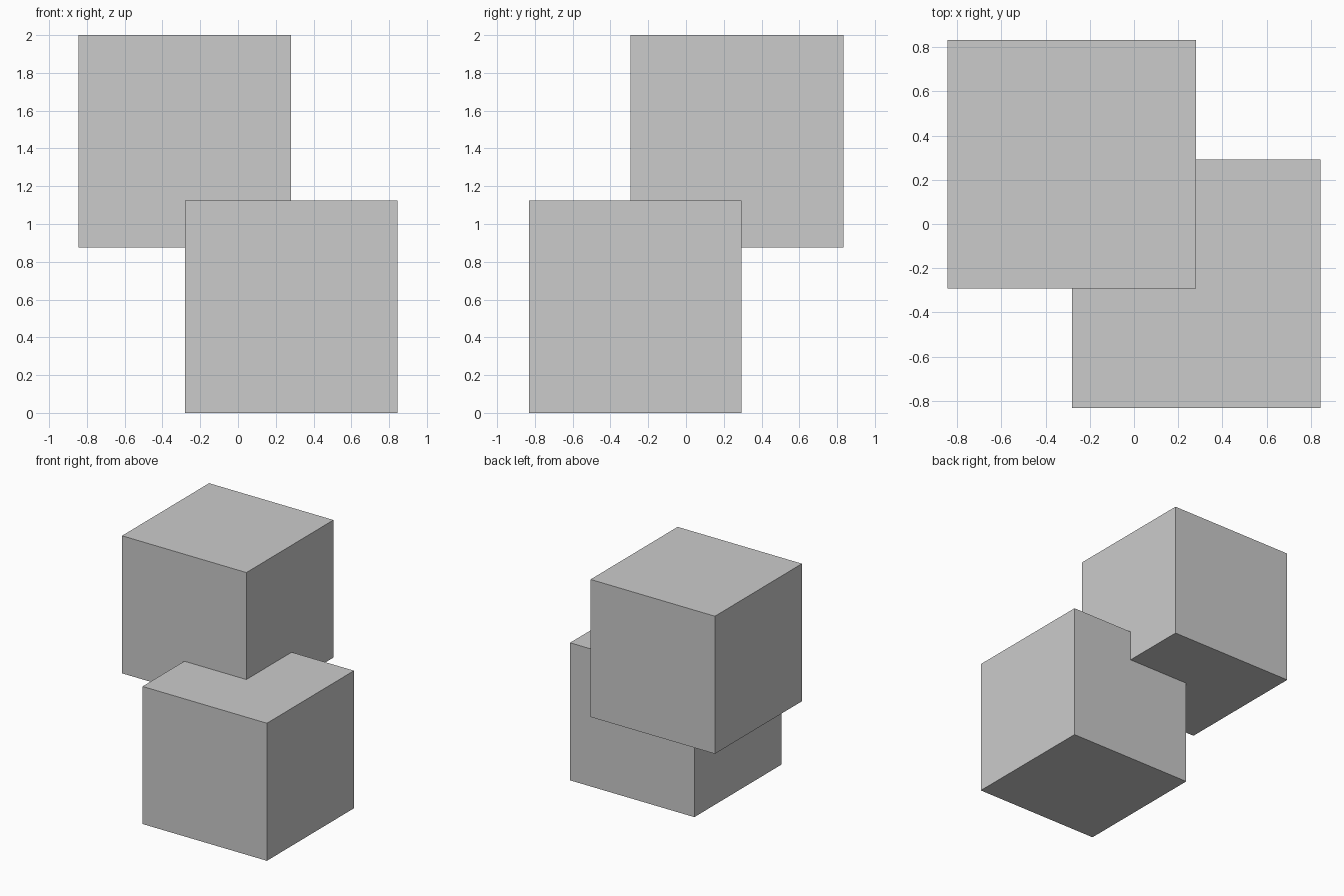
import bpy

if "Cube" in bpy.data.objects:
    bpy.data.objects.remove(bpy.data.objects["Cube"])

SIZE = 1.125


def cube(name, x, y, z):
    bpy.ops.mesh.primitive_cube_add(size=SIZE, location=(x, y, z))
    bpy.context.object.name = name


# Two equal cubes, overlapping at one corner
cube("lower_cube", 0.282, -0.27, SIZE / 2)
cube("upper_cube", -0.282, 0.27, 2 - SIZE / 2)
